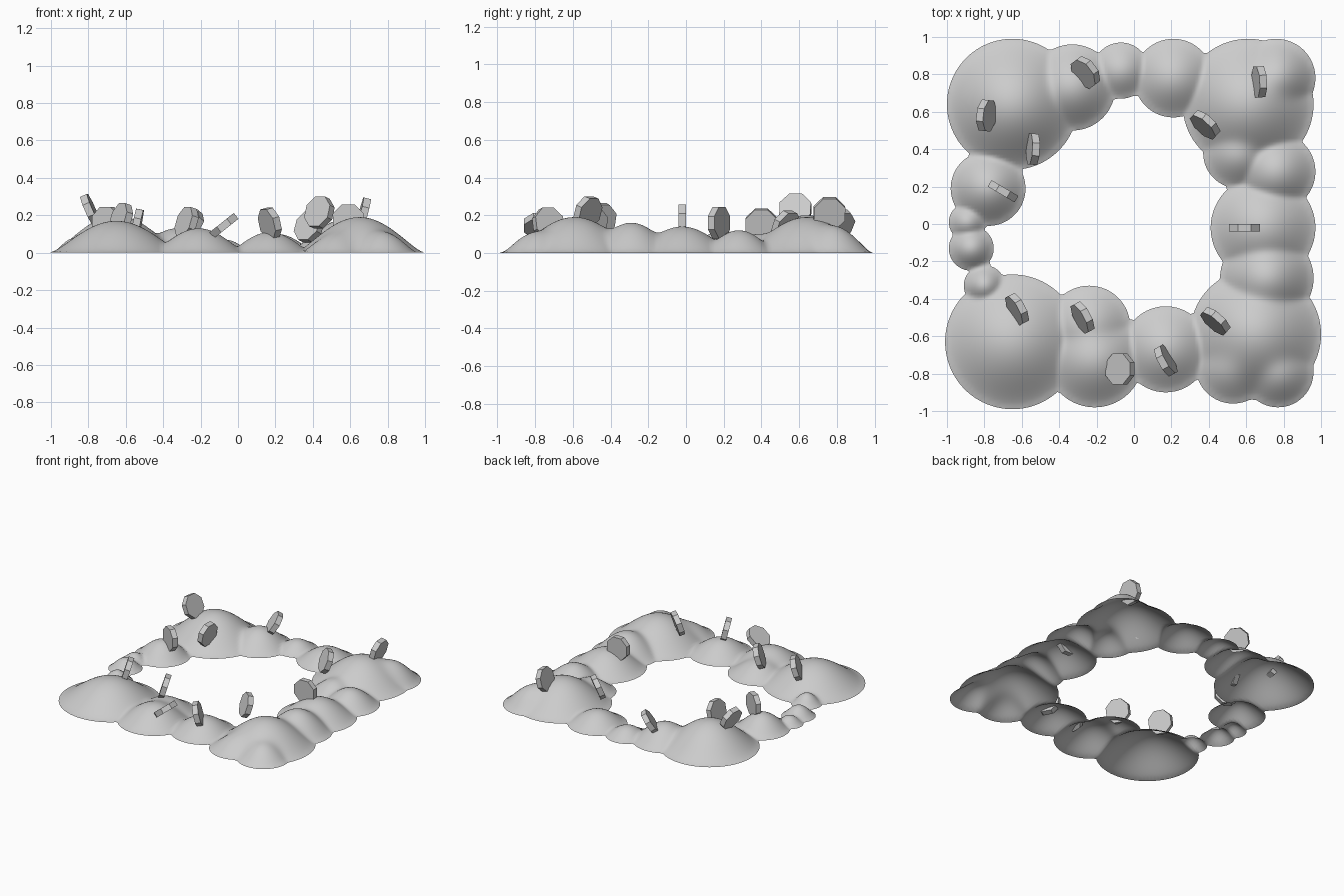
import bpy, bmesh, math
from mathutils import Vector, Matrix

if "Cube" in bpy.data.objects:
    bpy.data.objects.remove(bpy.data.objects["Cube"], do_unlink=True)

grey = bpy.data.materials.new("pale_grey")
grey.use_nodes = True
grey.diffuse_color = (0.6, 0.6, 0.6, 1)
grey.node_tree.nodes["Principled BSDF"].inputs["Base Color"].default_value = (0.6, 0.6, 0.6, 1)


def add_object(name, bm):
    mesh = bpy.data.meshes.new(name)
    bm.to_mesh(mesh)
    bm.free()
    mesh.materials.append(grey)
    ob = bpy.data.objects.new(name, mesh)
    bpy.context.collection.objects.link(ob)
    return ob


# Mounds: x, y, radius, height
MOUNDS = [
    (-.65, .64, .35, .2), (-.33, .73, .23, .13), (-.07, .82, .15, .07),
    (.21, .78, .21, .1), (.61, .64, .35, .19), (.76, .78, .21, .14),
    (.56, .38, .19, .1), (.76, .28, .21, .12), (.69, -.02, .28, .14),
    (.71, -.29, .25, .16), (.65, -.59, .35, .19), (.77, -.79, .19, .11),
    (.17, -.67, .23, .11), (-.24, -.55, .22, .1), (-.21, -.72, .26, .13),
    (-.65, -.63, .36, .17), (-.8, -.33, .11, .08), (-.87, -.13, .12, .08),
    (-.89, .01, .1, .06), (-.78, .19, .2, .12), (.53, -.76, .2, .1)]


def rim_distance(x, y):
    """Signed distance to the outline of the merged mounds, positive inside."""
    return max(r - math.hypot(x - a, y - b) for a, b, r, h in MOUNDS)


def ground_height(x, y):
    """Bell-shaped mounds, softly merged."""
    total = 0
    for a, b, r, h in MOUNDS:
        t = ((x - a) ** 2 + (y - b) ** 2) / r ** 2
        if t < 1:
            total += (h * (1 - t) ** 1.5) ** 5
    return total ** .2


# Ring of ground: an open shell, trimmed to the mound outline
bm = bmesh.new()
bmesh.ops.create_grid(bm, x_segments=120, y_segments=120, size=1.02)
STEP = 2.04 / 120
bmesh.ops.delete(bm, geom=[v for v in bm.verts if rim_distance(v.co.x, v.co.y) < -STEP * .5],
                 context='VERTS')
for v in bm.verts:
    if not v.is_boundary:
        continue
    x, y = v.co.x, v.co.y
    a, b, r, h = max(MOUNDS, key=lambda m: m[2] - math.hypot(x - m[0], y - m[1]))
    direction = Vector((x - a, y - b, 0)).normalized()
    v.co = Vector((a, b, 0)) + direction * r
for v in bm.verts:
    v.co.z = ground_height(v.co.x, v.co.y)
for f in bm.faces:
    f.smooth = True
add_object("mound_ring", bm)

# Eight-sided plates stuck in the ground: centre, facing direction
PLATES = [
    ((-.79, .58, .23), (.9, -.1, .4)), ((-.54, .4, .15), (-1, .05, .2)),
    ((-.7, .175, .16), (.5, .85, 0)), ((-.26, .81, .15), (-.66, -.5, .55)),
    ((.67, .76, .21), (-.95, -.05, .25)), ((.38, .53, .14), (-.6, -.65, .35)),
    ((.59, -.02, .175), (0, 1, 0)), ((.435, -.52, .215), (-.62, -.7, .3)),
    ((.17, -.73, .155), (.87, .48, .25)), ((-.075, -.775, .145), (-.62, 0, .78)),
    ((-.275, -.5, .16), (-.85, -.45, .3)), ((-.625, -.455, .18), (-.85, -.45, .3))]

for i, (centre, facing) in enumerate(PLATES):
    normal = Vector(facing).normalized()
    side = Vector((0, 0, 1)).cross(normal).normalized()
    up = normal.cross(side)
    frame = Matrix((side, up, normal)).transposed().to_4x4()
    frame.translation = centre
    bm = bmesh.new()
    bmesh.ops.create_cone(bm, cap_ends=True, segments=8, radius1=.09, radius2=.09, depth=.04,
                          matrix=frame @ Matrix.Rotation(math.pi / 8, 4, 'Z'))
    add_object(f"plate_{i + 1}", bm)
